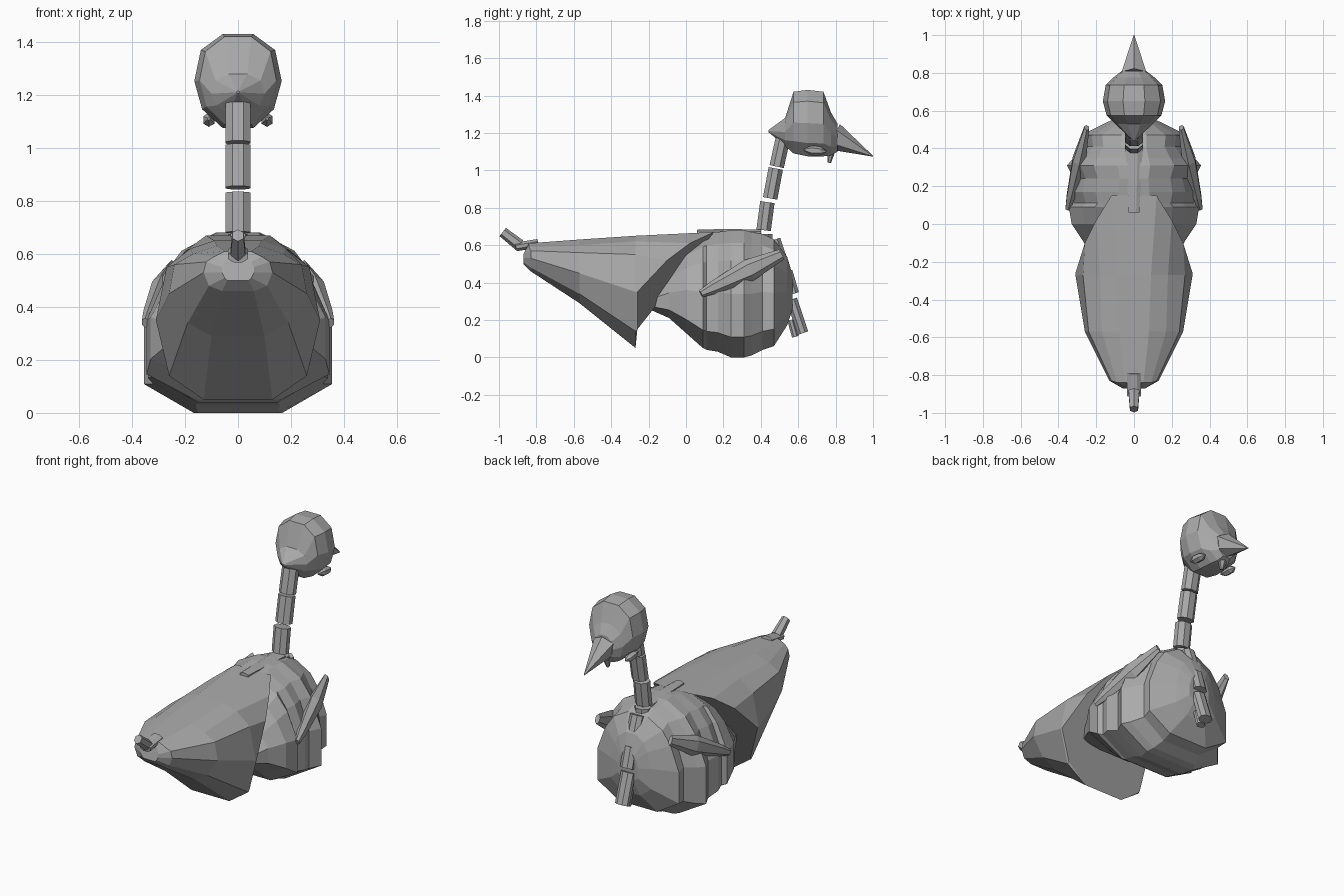
import bpy
import bmesh
import math
from mathutils import Vector

default_cube = bpy.data.objects.get("Cube")
if default_cube:
    bpy.data.objects.remove(default_cube, do_unlink=True)

# Single plain grey material
grey = bpy.data.materials.new("plain_grey")
grey.use_nodes = True
colour = (0.4, 0.4, 0.4, 1)
grey.diffuse_color = colour
grey.node_tree.nodes["Principled BSDF"].inputs["Base Color"].default_value = colour


def loft(name, rings):
    """Skin a row of closed rings with equal point counts and cap both ends."""
    bm = bmesh.new()
    loops = [[bm.verts.new(point) for point in ring] for ring in rings]
    for first, second in zip(loops, loops[1:]):
        for i in range(len(first)):
            j = (i + 1) % len(first)
            bm.faces.new((first[i], first[j], second[j], second[i]))
    bm.faces.new(loops[0])
    bm.faces.new(loops[-1])
    bmesh.ops.remove_doubles(bm, verts=bm.verts, dist=0.0005)
    bmesh.ops.recalc_face_normals(bm, faces=bm.faces)
    mesh = bpy.data.meshes.new(name)
    bm.to_mesh(mesh)
    bm.free()
    mesh.materials.append(grey)
    obj = bpy.data.objects.new(name, mesh)
    bpy.context.collection.objects.link(obj)
    return obj


def mirrored_ring(half):
    """Complete a ring from its left half."""
    return half + [(-x, y, z) for x, y, z in reversed(half)]


def section(y, width, top, bottom, outline):
    """Scale a half outline of width and height fractions to one section."""
    return mirrored_ring([(width * u, y, bottom + (top - bottom) * v)
                          for u, v in outline])


def spindle(name, start, end, stations, sides=6):
    """Straight tapering piece; stations hold (fraction, half width, half depth)."""
    start, end = Vector(start), Vector(end)
    direction = (end - start).normalized()
    across = (Vector((1, 0, 0)) - direction * direction.x).normalized()
    depth = direction.cross(across)
    rings = []
    for fraction, wide, deep in stations:
        centre = start.lerp(end, fraction)
        angles = [math.tau * (i + 0.5) / sides for i in range(sides)]
        rings.append([centre + across * wide * math.cos(a) + depth * deep * math.sin(a)
                      for a in angles])
    return loft(name, rings)


def bone(name, start, end, wide, deep):
    return spindle(name, start, end, [(0, wide, deep), (1, wide, deep)], 8)


# Rear body, closed at the front by a sloping face
rear_rings = [
    [(.04, -.87, .5), (.05, -.87, .51), (.06, -.87, .53),
     (.06, -.87, .55), (.05, -.86, .57), (.04, -.85, .58)],
    [(.06, -.83, .46), (.11, -.83, .48), (.13, -.83, .53),
     (.12, -.83, .57), (.09, -.84, .59), (.05, -.84, .61)],
    [(.10, -.57, .29), (.19, -.57, .34), (.26, -.57, .45),
     (.24, -.57, .56), (.17, -.57, .6), (.08, -.57, .63)],
    [(.13, -.27, .05), (.26, -.27, .14), (.31, -.27, .35),
     (.27, -.27, .55), (.18, -.27, .62), (.09, -.27, .65)],
    [(.13, -.27, .05), (.26, -.26, .15), (.31, -.26, .35),
     (.26, -.1, .52), (.2, .02, .61), (.12, .15, .67)],
]
loft("rear_body", [mirrored_ring(half) for half in rear_rings])

# Ribbed chest
chest_outline = [(.47, 0), (1, .16), (1, .5), (.8, .76), (.6, .9), (.24, 1)]
chest_sections = [
    (-.18, .22, .38, .25), (-.09, .27, .48, .21), (0, .33, .59, .13),
    (.09, .345, .65, .05), (.11, .32, .66, .04), (.17, .34, .67, .03),
    (.24, .32, .68, 0), (.31, .355, .68, 0), (.35, .32, .67, .01),
    (.41, .27, .66, .04), (.47, .28, .63, .06), (.54, .14, .54, .17),
    (.57, .07, .44, .26),
]
loft("ribbed_chest", [section(*s, chest_outline) for s in chest_sections])

# Folded side wings and the narrow back plate
for side, label in ((1, "left"), (-1, "right")):
    spindle(label + "_wing", (side * .35, .08, .34), (side * .25, .51, .55),
            [(0, .015, .02), (.15, .025, .035), (.6, .04, .06), (1, .015, .03)])
spindle("back_plate", (0, .06, .67), (0, .4, .665),
        [(0, .03, .015), (.5, .04, .02), (1, .05, .02)], 8)

# Neck bones, then the bones running down the breast
neck_path = [
    ((.52, 1.18), (.485, 1.02)), ((.48, 1.01), (.45, .85)),
    ((.435, .83), (.415, .68)),
]
for i, (top, low) in enumerate(neck_path):
    bone(f"neck_bone_{i + 1}", (0, *top), (0, *low), .052, .042)
bone("neck_base", (0, .42, .66), (0, .42, .59), .05, .045)
breast_path = [
    ((.475, .63), (.53, .47)), ((.54, .46), (.575, .34)),
    ((.565, .31), (.625, .13)),
]
for i, (top, low) in enumerate(breast_path):
    bone(f"breast_bone_{i + 1}", (0, *top), (0, *low), .045, .032)
bone("breast_spur", (0, .56, .2), (0, .585, .11), .03, .02)

# Head, running from the pointed nape to the beak
head_outline = [(.35, 0), (.82, .2), (1, .5), (.85, .83), (.35, 1)]
head_sections = [
    (.44, .005, 1.215, 1.205), (.53, .1, 1.28, 1.13), (.575, .145, 1.42, 1.09),
    (.65, .165, 1.43, 1.075), (.735, .15, 1.42, 1.075), (.775, .11, 1.31, 1.08),
    (.81, .065, 1.25, 1.1),
]
loft("head", [section(*s, head_outline) for s in head_sections])
spindle("beak", (0, .79, 1.18), (0, 1, 1.075), [(0, .075, .075), (1, .002, .002)])
spindle("wattle", (0, .79, 1.16), (0, .765, 1.04), [(0, .05, .03), (1, .01, .01)])
for side, label in ((1, "left"), (-1, "right")):
    spindle(label + "_cheek", (side * .11, .63, 1.11), (side * .11, .75, 1.1),
            [(0, .005, .005), (.35, .024, .027), (.75, .024, .022), (1, .005, .005)])

# Two-part tail
bone("tail_root", (0, -.79, .61), (0, -.91, .59), .04, .025)
spindle("tail_tip", (0, -.89, .6), (0, -.98, .67), [(0, .033, .032), (1, .025, .028)])
